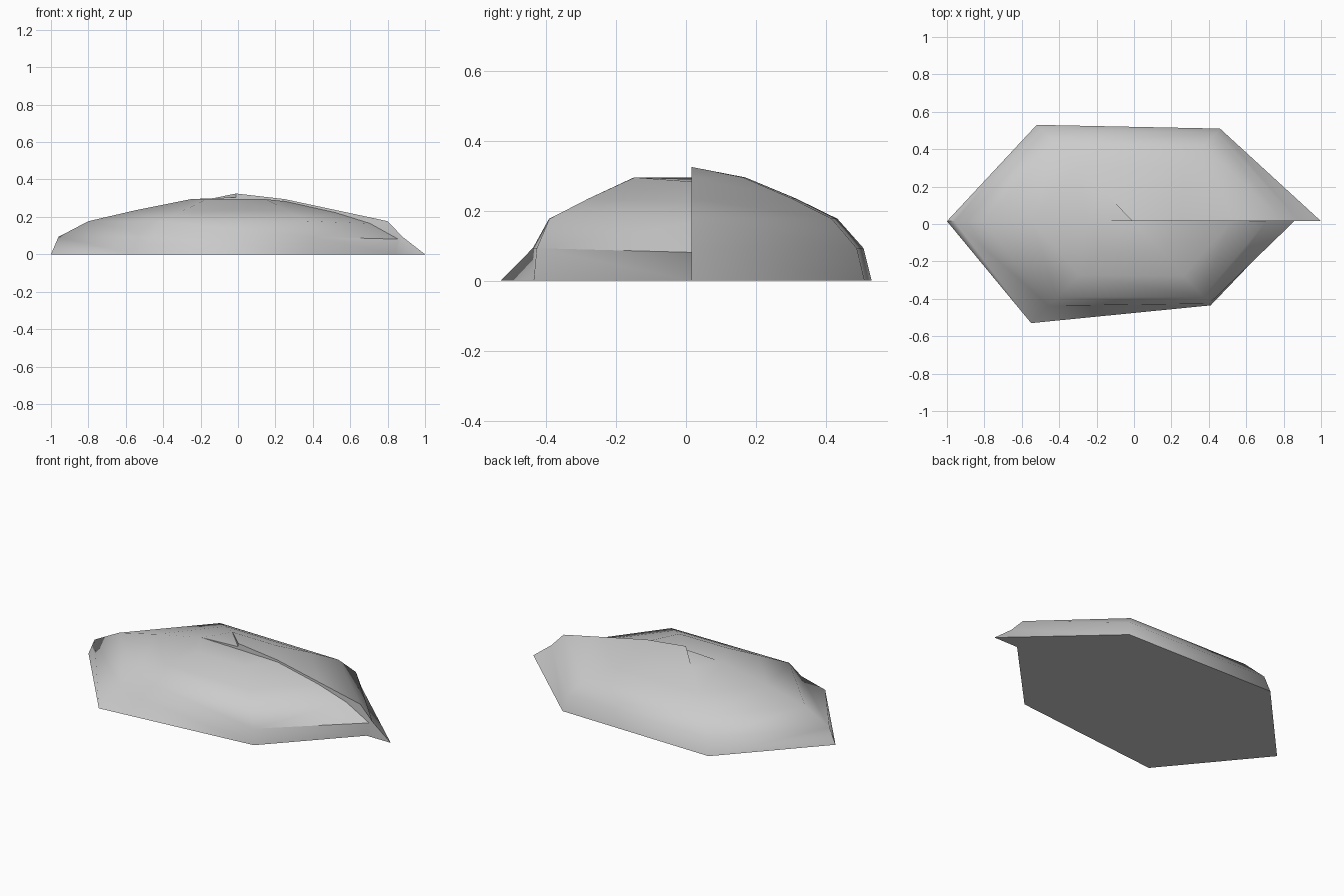
import bpy, bmesh, math

if "Cube" in bpy.data.objects:
    bpy.data.objects.remove(bpy.data.objects["Cube"])

stone = bpy.data.materials.new("light_grey_stone")
stone.diffuse_color = (0.6, 0.6, 0.6, 1)
stone.use_nodes = True
stone.node_tree.nodes["Principled BSDF"].inputs["Base Color"].default_value = stone.diffuse_color

CY = 0.015
Z = [0, 0.093, 0.177, 0.235, 0.295]
BACK = [1, 0.955, 0.81, 0.58, 0.3]

# six ridges of the boulder plus the sunken end of the seam:
# base x, base y, radius fractions going up, apex height
ridges = [
    (1.00, CY, [1, 0.88, 0.80, 0.53, 0.25], 0.325),
    (0.46, 0.51, BACK, 0.325),
    (-0.52, 0.53, BACK, 0.325),
    (-1.00, CY, [1, 0.96, 0.80, 0.55, 0.25], 0.305),
    (-0.55, -0.53, [1, 0.83, 0.745, 0.53, 0.3], 0.29),
    (0.41, -0.435, [1, 0.98, 0.90, 0.65, 0.36], 0.29),
    (0.84, CY, [1, 1.02, 0.84, 0.62, 0.3], 0.29),
]

bm = bmesh.new()
cols = []
for i, (x, y, fr, top) in enumerate(ridges):
    drop = 0.012 if i == 6 else 0
    pts = [(x * f, CY + (y - CY) * f, max(0, z - drop)) for f, z in zip(fr, Z)]
    cols.append([bm.verts.new(p) for p in pts + [(-0.01, CY, top)]])

# skin between neighbouring ridges, including the step at the seam
n = len(cols)
for i in range(n):
    a, b = cols[i], cols[(i + 1) % n]
    for k in range(len(a) - 1):
        bm.faces.new((a[k], b[k], b[k + 1], a[k + 1]))

# flat underside
base = bm.faces.new([c[0] for c in reversed(cols)])
bmesh.ops.triangulate(bm, faces=bm.faces[:])
bmesh.ops.remove_doubles(bm, verts=bm.verts[:], dist=0.0005)
bmesh.ops.recalc_face_normals(bm, faces=bm.faces[:])

me = bpy.data.meshes.new("boulder")
bm.to_mesh(me)
bm.free()
me.materials.append(stone)
ob = bpy.data.objects.new("boulder", me)
bpy.context.collection.objects.link(ob)
bpy.context.view_layer.objects.active = ob
ob.select_set(True)
bpy.ops.object.shade_smooth_by_angle(angle=math.radians(55))
